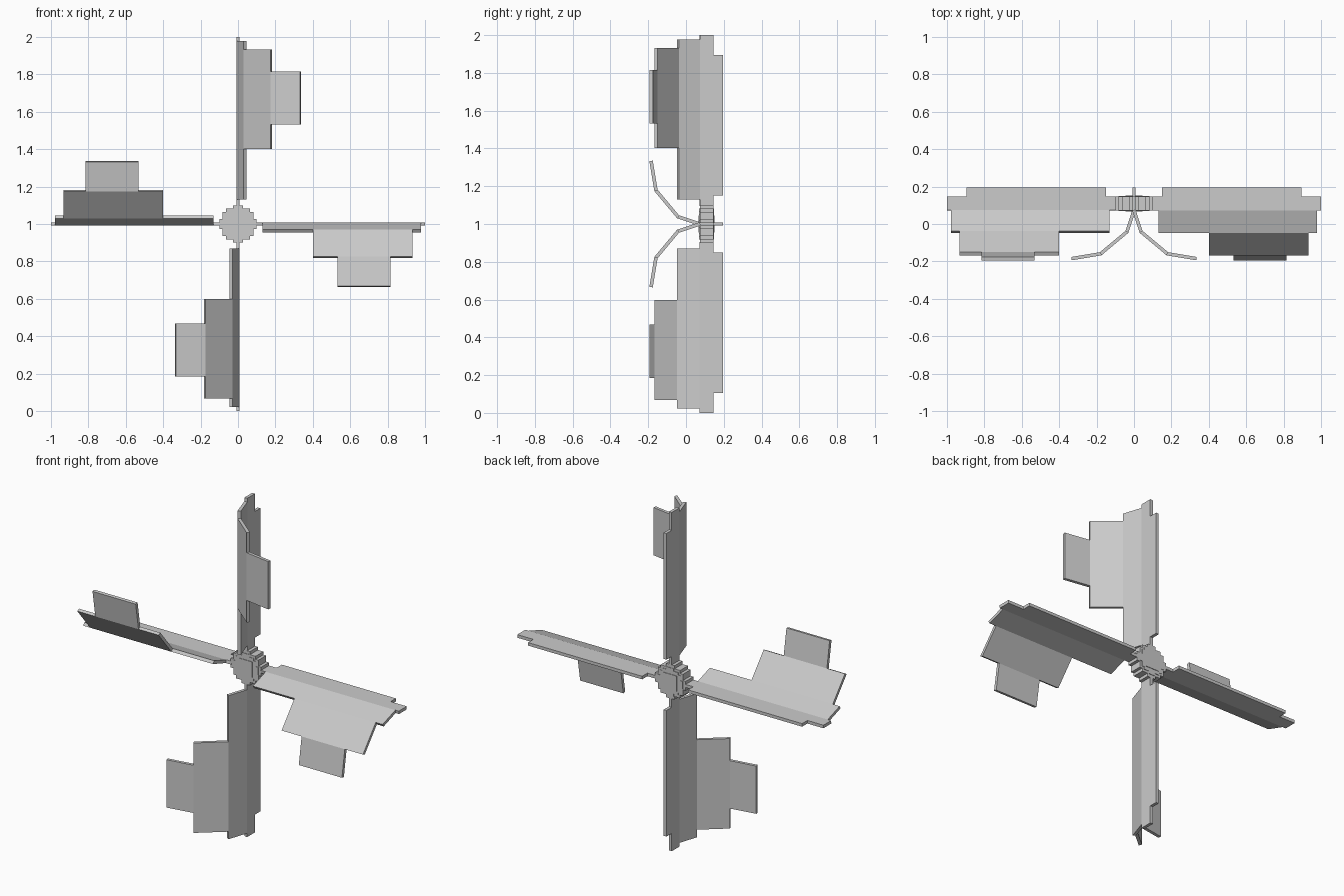
import bpy, bmesh, math
from mathutils import Vector, Matrix

if "Cube" in bpy.data.objects:
    bpy.data.objects.remove(bpy.data.objects["Cube"])

PX = 0.0182          # plate thickness / hub step
CENTRE_Z = 1.0

# blade cross-section centreline (y, drop) and radial span of each strip
PROFILE = [(0.195, 0), (0.146, 0), (0.073, 0), (-0.042, 0.038),
           (-0.159, 0.178), (-0.185, 0.334)]
SPANS = [(0.15, 0.895), (0.095, 1.0), (0.13, 0.978), (0.402, 0.933), (0.533, 0.815)]


def finish(name, bm, matrix):
    bmesh.ops.recalc_face_normals(bm, faces=bm.faces)
    mesh = bpy.data.meshes.new(name)
    bm.to_mesh(mesh)
    bm.free()
    obj = bpy.data.objects.new(name, mesh)
    obj.matrix_world = matrix
    bpy.context.collection.objects.link(obj)
    return obj


def prism(bm, outline, offset):
    """Extrude a closed 3D outline by an offset vector."""
    face = bm.faces.new([bm.verts.new(p) for p in outline])
    new = bmesh.ops.extrude_face_region(bm, geom=[face])["geom"]
    bmesh.ops.translate(bm, vec=offset,
                        verts=[v for v in new if isinstance(v, bmesh.types.BMVert)])


def mitres(points):
    """Half-thickness offset at each profile point, mitred at the bends."""
    pts = [Vector(p) for p in points]
    dirs = [(b - a).normalized() for a, b in zip(pts, pts[1:])]
    result = []
    for i in range(len(pts)):
        a, b = dirs[max(i - 1, 0)], dirs[min(i, len(dirs) - 1)]
        na, nb = Vector((-a.y, a.x)), Vector((-b.y, b.x))
        n = (na + nb).normalized()
        result.append(n * (PX / 2) / n.dot(na))
    return pts, result


# four bent blades, each made of stepped strips
pts, offs = mitres(PROFILE)
for k in range(4):
    bm = bmesh.new()
    for i, (r0, r1) in enumerate(SPANS):
        section = [pts[i] + offs[i], pts[i + 1] + offs[i + 1],
                   pts[i + 1] - offs[i + 1], pts[i] - offs[i]]
        prism(bm, [(r0, p.x, -p.y) for p in section], Vector((r1 - r0, 0, 0)))
    turn = Matrix.Translation((0, 0, CENTRE_Z)) @ Matrix.Rotation(k * math.pi / 2, 4, 'Y')
    finish(f"blade_{k + 1}", bm, turn)


def stepped_disc(name, steps, y0, y1, scale=1.0):
    """Disc with a staircase rim; steps are corners of one quarter."""
    quarter = [Vector(s) * PX * scale for s in steps]
    outline = []
    for k in range(4):
        rot = Matrix.Rotation(k * math.pi / 2, 2)
        outline += [rot @ p for p in quarter]
    bm = bmesh.new()
    prism(bm, [(p.x, y0, p.y) for p in outline], Vector((0, y1 - y0, 0)))
    finish(name, bm, Matrix.Translation((0, 0, CENTRE_Z)))


# hub with staircase rim, raised inner disc and square caps
RIM = [(5.5, -1.5), (5.5, 1.5), (4.5, 1.5), (4.5, 3.5), (3.5, 3.5), (3.5, 4.5), (1.5, 4.5)]
stepped_disc("hub_rim", RIM, 0.073, 0.146)
stepped_disc("hub_disc", RIM, 0.070, 0.149, 0.82)
stepped_disc("hub_cap", [(2.5, -2.5)], 0.067, 0.152)
